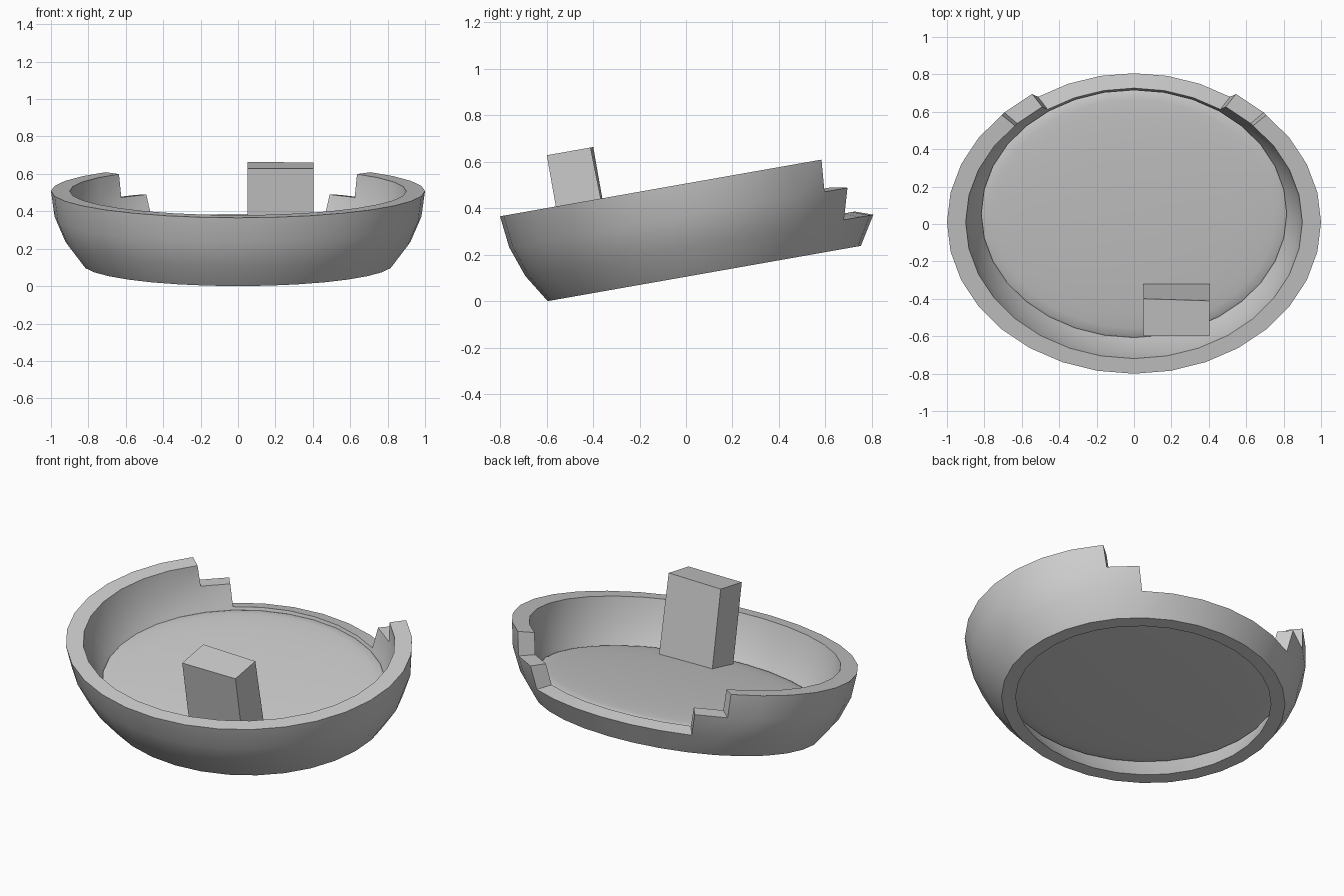
import bpy, bmesh, math
from mathutils import Vector

if "Cube" in bpy.data.objects:
    bpy.data.objects.remove(bpy.data.objects["Cube"], do_unlink=True)

TILT = math.radians(10)
CENTRE = Vector((0, 0.01, 0.508))
RX, RY, RZ = 1.0, 0.823, 0.711      # ellipsoid radii of the bowl
SEGS, ROWS = 32, 4
STEP = math.radians(11.25)
INNER = 0.9

grey = bpy.data.materials.new("plain grey")
grey.use_nodes = True
grey.diffuse_color = (0.6, 0.6, 0.6, 1)
grey.node_tree.nodes["Principled BSDF"].inputs["Base Color"].default_value = (0.6, 0.6, 0.6, 1)


def add_object(name, bm, smooth=True):
    bmesh.ops.recalc_face_normals(bm, faces=bm.faces)
    mesh = bpy.data.meshes.new(name)
    bm.to_mesh(mesh)
    bm.free()
    mesh.materials.append(grey)
    obj = bpy.data.objects.new(name, mesh)
    bpy.context.collection.objects.link(obj)
    obj.location = CENTRE
    obj.rotation_euler.x = TILT
    bpy.ops.object.select_all(action="DESELECT")
    obj.select_set(True)
    bpy.context.view_layer.objects.active = obj
    if smooth:
        bpy.ops.object.shade_smooth_by_angle(angle=math.radians(30))
    return obj


def ring_point(row, seg, scale):
    around = seg * STEP
    r = math.cos(row * STEP) * scale
    # both shells end on the same flat foot
    z = -math.sin(row * STEP) * RZ * (1 if row == ROWS - 1 else scale)
    return (RX * r * math.sin(around), RY * r * math.cos(around), z)


def kept(row, seg):
    """Stepped opening, centred on the back."""
    from_back = min(seg, SEGS - 1 - seg)
    return from_back >= (4, 3, 0)[row]


# Bowl wall: two nested shells joined along every open edge
bm = bmesh.new()
outer, inner = [[[bm.verts.new(ring_point(r, s, k)) for s in range(SEGS)]
                 for r in range(ROWS)] for k in (1, INNER)]
partner = {outer[r][s]: inner[r][s] for r in range(ROWS) for s in range(SEGS)}
for row in range(ROWS - 1):
    for seg in range(SEGS):
        if kept(row, seg):
            nxt = (seg + 1) % SEGS
            quad = [outer[row][seg], outer[row][nxt], outer[row + 1][nxt], outer[row + 1][seg]]
            bm.faces.new(quad)
            bm.faces.new([partner[v] for v in reversed(quad)])
for edge in [e for e in bm.edges if e.is_boundary and e.verts[0] in partner]:
    a, b = edge.verts
    bm.faces.new((a, b, partner[b], partner[a]))
bmesh.ops.delete(bm, geom=[v for v in bm.verts if not v.link_faces], context="VERTS")
add_object("bowl_wall", bm)

# Floor: a very flat lens set above the foot
FLOOR_Z, FLOOR_R, FLOOR_H = -0.258, 0.817, 0.032
bm = bmesh.new()
bmesh.ops.create_uvsphere(bm, u_segments=SEGS, v_segments=16, radius=1)
bmesh.ops.scale(bm, vec=(FLOOR_R * RX, FLOOR_R * RY, FLOOR_H), verts=bm.verts)
bmesh.ops.translate(bm, vec=(0, 0, FLOOR_Z), verts=bm.verts)
add_object("bowl_floor", bm)

# Round hole cutter, running side to side
bm = bmesh.new()
bmesh.ops.create_cone(bm, cap_ends=True, segments=32, radius1=0.039, radius2=0.039, depth=0.6)
for v in bm.verts:
    v.co = (0.226 + v.co.z, -0.472 + v.co.x, 0.101 + v.co.y)
cutter = add_object("hole_cutter", bm, smooth=False)
cutter.hide_render = True

# Upright block, its rear top corner slightly pulled in
bm = bmesh.new()
bmesh.ops.create_cube(bm, size=1)
for v in bm.verts:
    right_top = v.co.x > 0 and v.co.y > 0 and v.co.z > 0
    v.co = (0.226 + v.co.x * 0.353, -0.4775 + v.co.y * 0.203, -0.019 + v.co.z * 0.486)
    if right_top:
        v.co.y -= 0.012
block = add_object("block", bm, smooth=False)

# Cut the hole
hole = block.modifiers.new("hole", "BOOLEAN")
hole.operation, hole.solver, hole.object = "DIFFERENCE", "EXACT", cutter
bpy.context.view_layer.update()
bpy.ops.object.modifier_apply(modifier=hole.name)
bpy.data.objects.remove(cutter, do_unlink=True)
bpy.ops.object.shade_smooth_by_angle(angle=math.radians(30))
